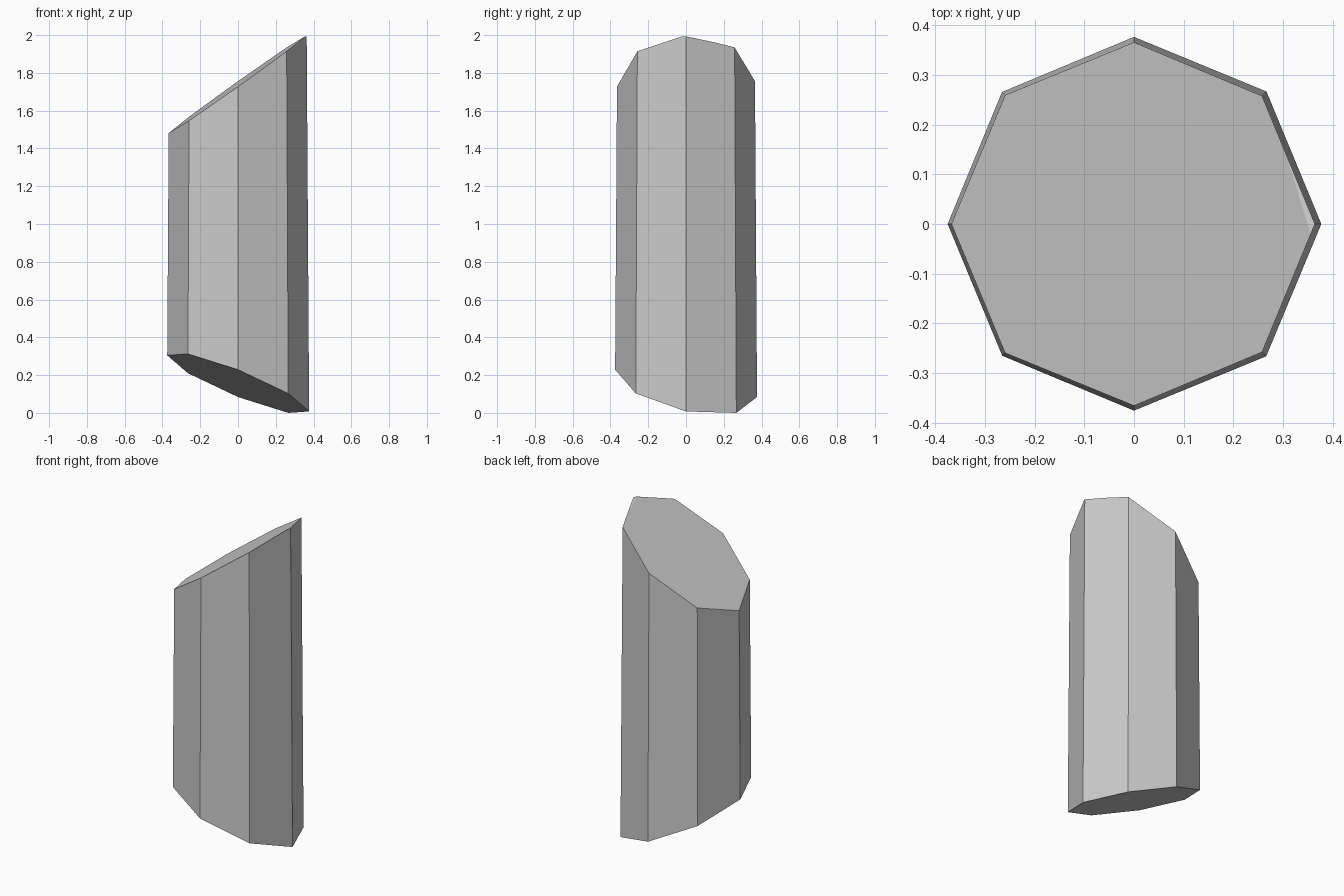
import bpy, bmesh
from mathutils import Vector

if "Cube" in bpy.data.objects:
    bpy.data.objects.remove(bpy.data.objects["Cube"], do_unlink=True)

SIDES = 8
HEIGHT = 2.2

# Plain grey material
grey = bpy.data.materials.new("plain_grey")
grey.use_nodes = True
colour = (0.6, 0.6, 0.6, 1.0)
grey.diffuse_color = colour
bsdf = grey.node_tree.nodes["Principled BSDF"]
bsdf.inputs["Base Color"].default_value = colour
bsdf.inputs["Roughness"].default_value = 0.8


def slice_off(bm, point, normal):
    """Remove everything on the normal's side and cap the cut."""
    geom = bm.verts[:] + bm.edges[:] + bm.faces[:]
    cut = bmesh.ops.bisect_plane(bm, geom=geom, plane_co=point, plane_no=normal,
                                 dist=1e-6, clear_outer=True)
    edges = [e for e in cut["geom_cut"] if isinstance(e, bmesh.types.BMEdge)]
    bmesh.ops.contextual_create(bm, geom=edges)


def top_z(x, y):
    return 1.745 + 0.71 * x + 0.04 * y


# Slightly tapered octagonal shaft
bm = bmesh.new()
bmesh.ops.create_cone(bm, cap_ends=True, segments=SIDES,
                      radius1=0.377, radius2=0.362, depth=HEIGHT)
for v in bm.verts:
    v.co.z += HEIGHT / 2 - 0.05
# Turn so that a corner lies on the x axis
corner = max(bm.verts, key=lambda v: v.co.x).co
bmesh.ops.rotate(bm, verts=bm.verts, cent=(0, 0, 0),
                 matrix=Vector((corner.x, corner.y, 0)).rotation_difference(
                     Vector((1, 0, 0))).to_matrix())
# Extend the shaft past the upper tip so each slice is complete
for v in bm.verts:
    if v.co.z > 1:
        v.co.z += 0.1

# Slanted lower and upper ends
slice_off(bm, (0, 0, 0.16), (-0.395, -0.193, -1))
slice_off(bm, (0, 0, top_z(0, 0)), (-0.71, -0.04, 1))

# Tiny chip at the upper tip
a = Vector((0.354, -0.015, top_z(0.354, -0.015)))
b = Vector((0.362, 0, top_z(0.362, 0) - 0.006))
c = Vector((0.31, 0.125, top_z(0.31, 0.125)))
chip = (b - a).cross(c - a)
slice_off(bm, a, chip if chip.z > 0 else -chip)

# Rest on the ground
low = min(v.co.z for v in bm.verts)
bmesh.ops.translate(bm, verts=bm.verts, vec=(0, 0, -low))
bmesh.ops.recalc_face_normals(bm, faces=bm.faces)

mesh = bpy.data.meshes.new("cut_post")
bm.to_mesh(mesh)
bm.free()
mesh.materials.append(grey)
post = bpy.data.objects.new("cut_post", mesh)
bpy.context.collection.objects.link(post)
